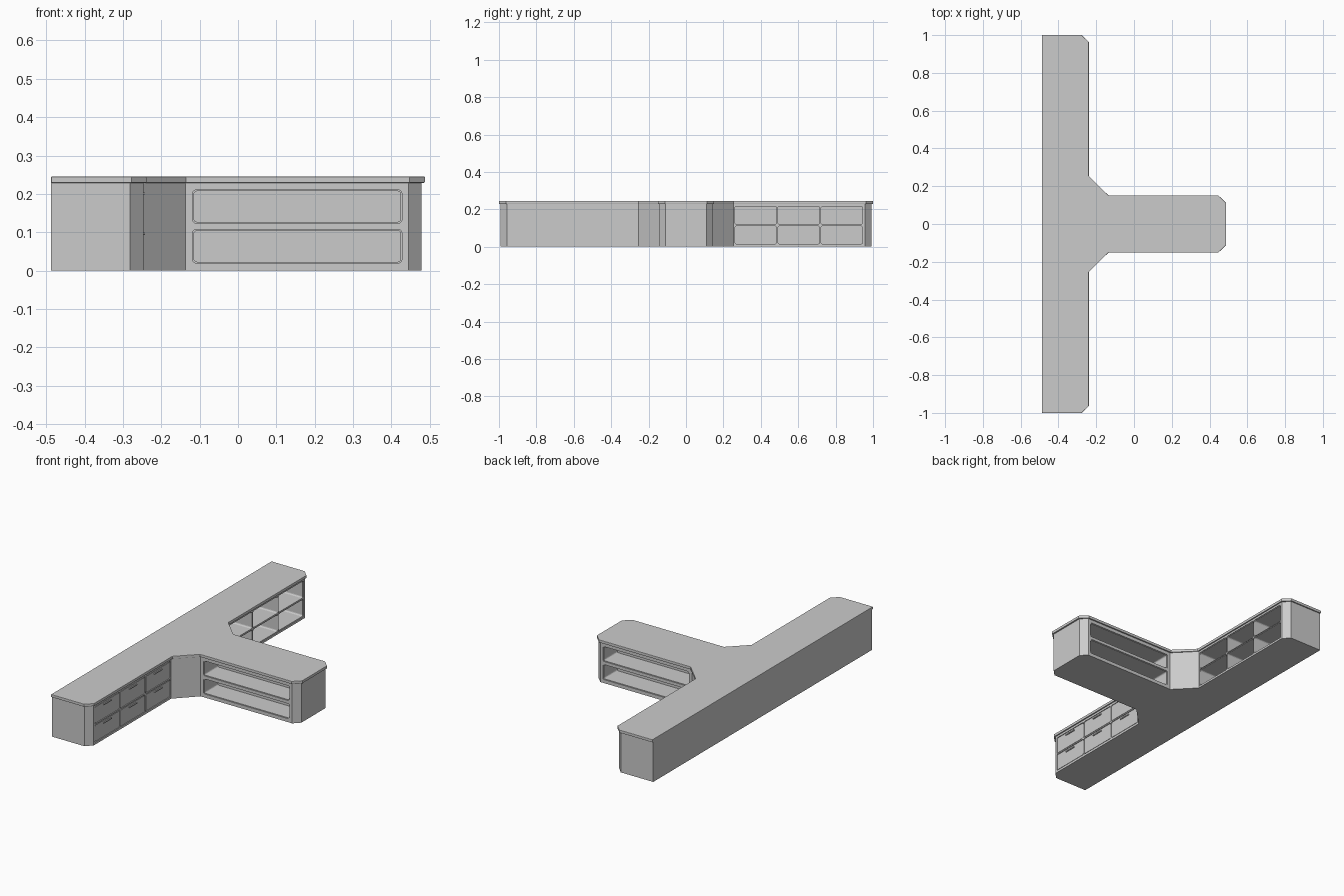
import bpy, bmesh

if "Cube" in bpy.data.objects:
    bpy.data.objects.remove(bpy.data.objects["Cube"])

grey = bpy.data.materials.new("light_grey")
grey.diffuse_color = (0.6, 0.6, 0.6, 1)
grey.use_nodes = True
grey.node_tree.nodes["Principled BSDF"].inputs["Base Color"].default_value = grey.diffuse_color


def finish(name, bm):
    bmesh.ops.recalc_face_normals(bm, faces=bm.faces[:])
    me = bpy.data.meshes.new(name)
    bm.to_mesh(me)
    bm.free()
    me.materials.append(grey)
    ob = bpy.data.objects.new(name, me)
    bpy.context.collection.objects.link(ob)
    return ob


def prism(name, half, z0, z1):
    """Extrude an outline that is mirrored across y = 0."""
    pts = half + [(x, -y) for x, y in reversed(half)]
    bm = bmesh.new()
    f = bm.faces.new([bm.verts.new((x, y, z0)) for x, y in pts])
    r = bmesh.ops.extrude_face_region(bm, geom=[f])
    top = [v for v in r["geom"] if isinstance(v, bmesh.types.BMVert)]
    bmesh.ops.translate(bm, vec=(0, 0, z1 - z0), verts=top)
    return finish(name, bm)


def rounded_box(bm, lo, hi, axis, radius):
    """Box whose edges along the given axis are rounded."""
    vs = bmesh.ops.create_cube(bm, size=1)["verts"]
    for v in vs:
        for i in range(3):
            v.co[i] = (lo[i] + hi[i]) / 2 + v.co[i] * (hi[i] - lo[i])
    es = {e for v in vs for e in v.link_edges
          if abs((e.verts[0].co - e.verts[1].co)[axis]) > 1e-6}
    bmesh.ops.bevel(bm, geom=list(es), offset=radius, segments=3,
                    affect='EDGES', profile=0.5)


def cut(target, bm):
    cutter = finish("cutter", bm)
    cutter.hide_render = True
    m = target.modifiers.new("cut", 'BOOLEAN')
    m.operation, m.solver, m.object = 'DIFFERENCE', 'EXACT', cutter
    bpy.context.view_layer.objects.active = target
    bpy.ops.object.modifier_apply(modifier=m.name)
    bpy.data.objects.remove(cutter)


FRONT, SIDE = -0.246, 0.143      # cabinet faces of the long run and the leg

# T-shaped cabinet and overhanging worktop
body = prism("cabinet_body", [
    (-0.487, 0.993), (-0.281, 0.993), (FRONT, 0.957), (FRONT, 0.255),
    (-0.137, SIDE), (0.444, SIDE), (0.478, 0.109)], 0, 0.231)
top = prism("worktop", [
    (-0.487, 1.0), (-0.277, 1.0), (-0.239, 0.963), (-0.239, 0.254),
    (-0.135, 0.151), (0.447, 0.151), (0.487, 0.112)], 0.229, 0.245)
bev = top.modifiers.new("soft_edge", 'BEVEL')
bev.width, bev.segments, bev.limit_method = 0.002, 2, 'ANGLE'
bev.angle_limit = 1.0

columns = [(0.262, 0.484), (0.492, 0.714), (0.722, 0.944)]
rows = [(0.015, 0.110), (0.120, 0.215)]
shelf_rows = [(0.023, 0.104), (0.127, 0.207)]

# Open shelf niches: a shallow rim, then the deep recess
for depth, grow in ((0.004, 0.003), (None, 0)):
    bm = bmesh.new()
    for z0, z1 in shelf_rows:
        for s in (-1, 1):
            a, b = s * (SIDE - (depth or 0.125)), s * (SIDE + 0.02)
            rounded_box(bm, (-0.115 - grow, min(a, b), z0 - grow),
                        (0.424 + grow, max(a, b), z1 + grow), 1, 0.008)
    for y0, y1 in columns:
        for z0, z1 in rows:
            rounded_box(bm, (FRONT - (depth or 0.2), y0 - grow, z0 - grow),
                        (FRONT + 0.02, y1 + grow, z1 + grow), 0, 0.008)
    cut(body, bm)

# Shadow gaps for the drawers on the opposite wing
bm = bmesh.new()
for y0, y1 in columns:
    for z0, z1 in rows:
        rounded_box(bm, (FRONT - 0.008, -y1 - 0.002, z0 - 0.002),
                    (FRONT + 0.02, -y0 + 0.002, z1 + 0.002), 0, 0.008)
cut(body, bm)

# Drawer fronts and slim pulls
fronts, pulls = bmesh.new(), bmesh.new()
for y0, y1 in columns:
    for z0, z1 in rows:
        rounded_box(fronts, (FRONT - 0.01, -y1 + 0.001, z0 + 0.001),
                    (FRONT - 0.001, -y0 - 0.001, z1 - 0.001), 0, 0.007)
        yc, zc = -(y0 + y1) / 2, z1 - 0.014
        rounded_box(pulls, (FRONT - 0.002, yc - 0.035, zc - 0.003),
                    (FRONT + 0.004, yc + 0.035, zc + 0.003), 0, 0.001)
finish("drawer_fronts", fronts)
finish("drawer_pulls", pulls)
